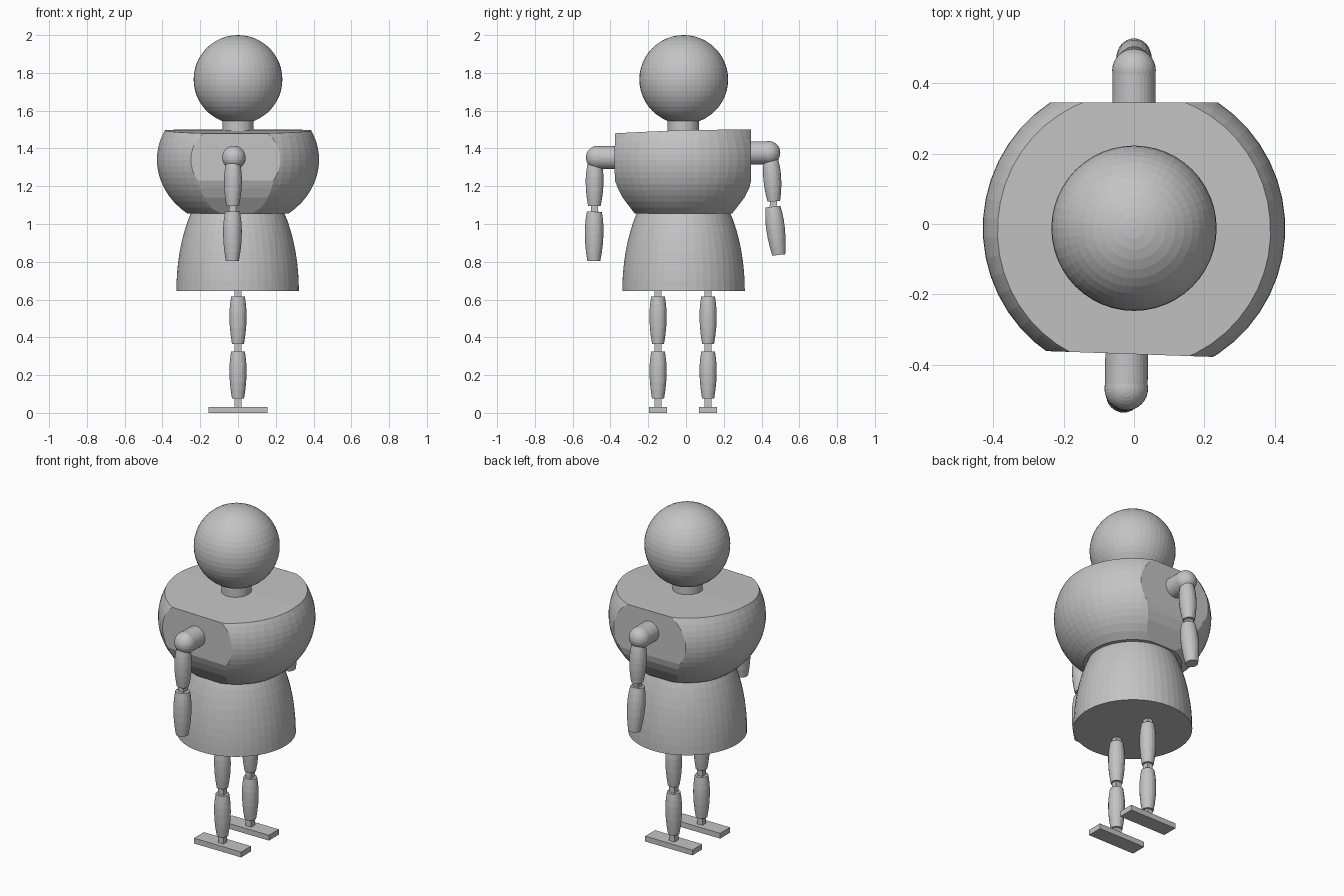
import bpy, bmesh, math
from mathutils import Vector

cube = bpy.data.objects.get("Cube")
if cube:
    bpy.data.objects.remove(cube, do_unlink=True)

grey = bpy.data.materials.new("plain grey")
grey.use_nodes = True
grey.diffuse_color = (0.55, 0.55, 0.55, 1)
grey.node_tree.nodes["Principled BSDF"].inputs["Base Color"].default_value = grey.diffuse_color


def finish(name, bm):
    bmesh.ops.recalc_face_normals(bm, faces=bm.faces[:])
    mesh = bpy.data.meshes.new(name)
    bm.to_mesh(mesh)
    bm.free()
    mesh.materials.append(grey)
    obj = bpy.data.objects.new(name, mesh)
    bpy.context.collection.objects.link(obj)
    return obj


def lathe(name, start, end, profile, sides):
    """Capped turned shape from start to end; profile holds (radius, fraction)."""
    start, end = Vector(start), Vector(end)
    turn = Vector((0, 0, 1)).rotation_difference(end - start)
    bm = bmesh.new()
    rings = []
    for radius, t in profile:
        ring = []
        for i in range(sides):
            a = 2 * math.pi * (i + 0.5) / sides
            offset = Vector((radius * math.cos(a), radius * math.sin(a), 0))
            ring.append(bm.verts.new(start.lerp(end, t) + turn @ offset))
        rings.append(ring)
    for low, high in zip(rings, rings[1:]):
        for i in range(sides):
            j = (i + 1) % sides
            bm.faces.new((low[i], low[j], high[j], high[i]))
    bm.faces.new(rings[0])
    bm.faces.new(rings[-1])
    return finish(name, bm)


def ball(name, centre, radius, sides):
    bm = bmesh.new()
    bmesh.ops.create_uvsphere(bm, u_segments=sides, v_segments=sides // 2, radius=radius)
    bmesh.ops.translate(bm, verts=bm.verts[:], vec=centre)
    return finish(name, bm)


def limb(name, top, bottom, radius):
    """Barrel-shaped limb section, fullest a little above its middle."""
    shape = [(0.8, 0), (0.92, 0.15), (0.99, 0.3), (1, 0.45),
             (0.95, 0.65), (0.85, 0.82), (0.7, 1)]
    lathe(name, top, bottom, [(radius * r, t) for r, t in shape], 20)


def joint(name, top, bottom):
    lathe(name, top, bottom, [(0.026, 0), (0.026, 1)], 4)


def ellipsoid_profile(centre, height, width, low, high, steps):
    """Profile of a cut ellipsoid between two heights."""
    result = []
    for i in range(steps + 1):
        t = i / steps
        z = low + (high - low) * t
        result.append((width * math.sqrt(1 - ((z - centre) / height) ** 2), t))
    return result


# Head and neck
ball("head", (0, -0.012, 1.765), 0.235, 48)
lathe("neck", (0, -0.015, 1.45), (0, -0.015, 1.6), [(0.083, 0), (0.083, 1)], 32)

# Skirt
lathe("skirt", (-0.002, -0.013, 0.645), (-0.002, -0.013, 1.07),
      ellipsoid_profile(0.645, 0.64, 0.325, 0.645, 1.07, 8), 48)

# Torso, trimmed by a solid with flat sides, sloped underside and flat top
torso = lathe("torso", (0, -0.012, 1.055), (0, -0.012, 1.56),
              ellipsoid_profile(1.34, 0.365, 0.43, 1.055, 1.56, 16), 48)
outline = [(-0.37, 1.48), (-0.37, 1.23), (-0.355, 1.19), (-0.33, 1.14), (-0.25, 1.03),
           (0.225, 1.03), (0.31, 1.14), (0.335, 1.19), (0.345, 1.23),
           (0.345, 1.5), (0, 1.498)]
bm = bmesh.new()
ends = []
for x in (-0.6, 0.6):
    ends.append([bm.verts.new((x, y - (0.035 * x if y < -0.2 else 0), z)) for y, z in outline])
for i in range(len(outline)):
    j = (i + 1) % len(outline)
    bm.faces.new((ends[0][i], ends[0][j], ends[1][j], ends[1][i]))
for cap in ends:
    bm.faces.new(cap)
cutter = finish("torso_trim", bm)
cutter.hide_render = True
trim = torso.modifiers.new("trim", "BOOLEAN")
trim.operation = "INTERSECT"
trim.solver = "EXACT"
trim.object = cutter
bpy.context.view_layer.objects.active = torso
torso.select_set(True)
bpy.ops.object.modifier_apply(modifier="trim")
bpy.data.objects.remove(cutter, do_unlink=True)

# Legs and feet
for side, y in (("front", -0.148), ("back", 0.117)):
    joint(side + "_hip", (0, y, 0.66), (0, y, 0.6))
    limb(side + "_thigh", (0, y, 0.615), (0, y, 0.365), 0.046)
    joint(side + "_knee", (0, y, 0.375), (0, y, 0.315))
    limb(side + "_shin", (0, y, 0.325), (0, y, 0.075), 0.046)
    joint(side + "_ankle", (0, y, 0.085), (0, y, 0.025))
    bm = bmesh.new()
    bmesh.ops.create_cube(bm, size=1)
    bmesh.ops.scale(bm, verts=bm.verts[:], vec=(0.314, 0.094, 0.032))
    bmesh.ops.translate(bm, verts=bm.verts[:], vec=(0, y, 0.016))
    finish(side + "_foot", bm)

# Arms: shoulder root, shoulder ball, then the ends of both sections
arms = {
    "front": [(-0.02, -0.3, 1.35), (-0.022, -0.468, 1.352), (-0.026, -0.483, 1.32),
              (-0.028, -0.485, 1.095), (-0.029, -0.485, 1.065), (-0.03, -0.488, 0.805)],
    "back": [(0, 0.28, 1.377), (0, 0.437, 1.377), (0, 0.45, 1.34),
             (0, 0.465, 1.12), (0, 0.46, 1.092), (0, 0.491, 0.836)],
}
for side, (root, shoulder, top, elbow, below, wrist) in arms.items():
    lathe(side + "_shoulder", root, shoulder, [(0.061, 0), (0.061, 1)], 32)
    ball(side + "_shoulder_ball", shoulder, 0.062, 32)
    limb(side + "_upper_arm", top, elbow, 0.048)
    joint(side + "_elbow", Vector(elbow) + Vector((0, 0, 0.01)), Vector(below) - Vector((0, 0, 0.01)))
    limb(side + "_forearm", below, wrist, 0.05)
